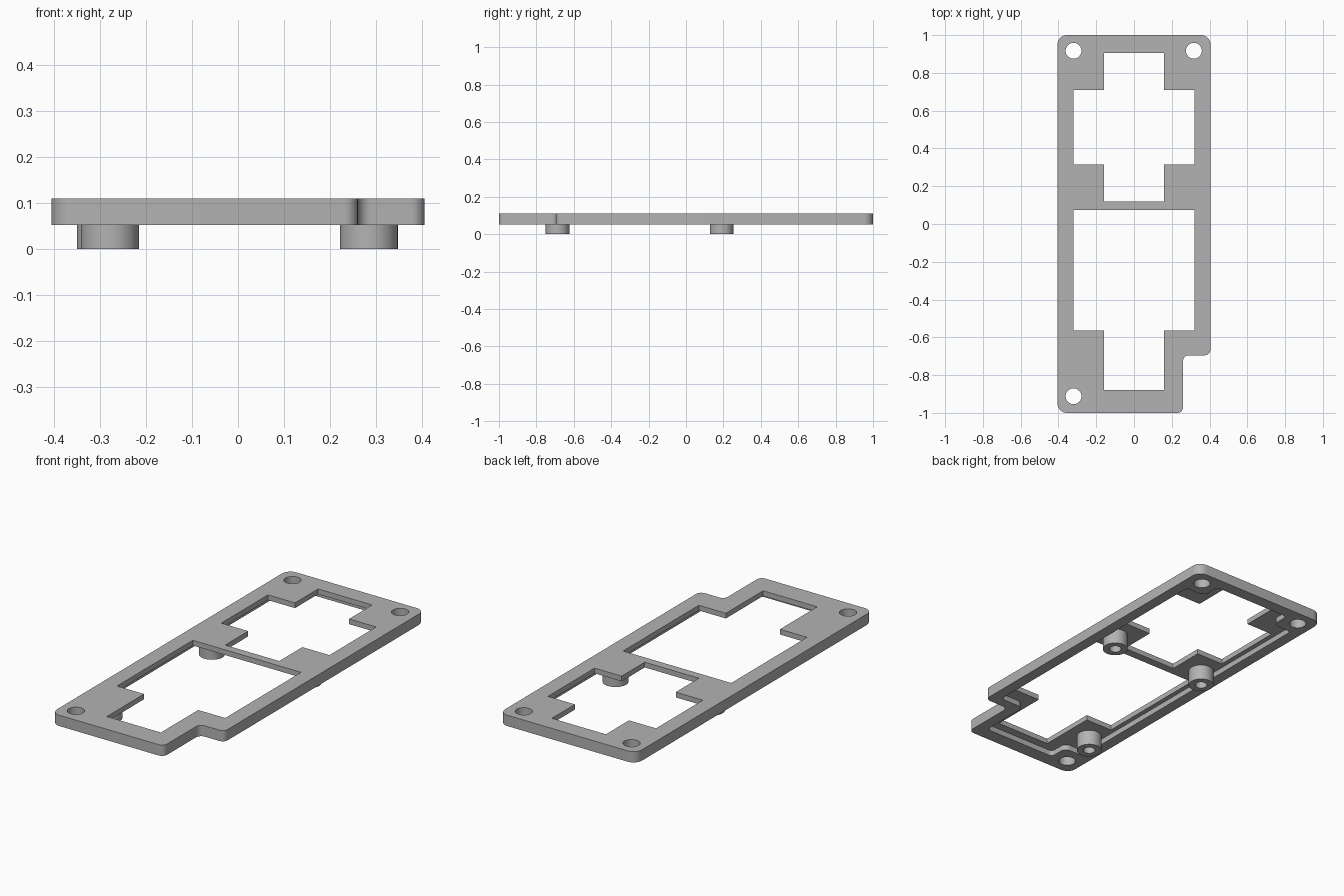
import bpy
import bmesh
import math
from mathutils import Vector

cube = bpy.data.objects.get("Cube")
if cube:
    bpy.data.objects.remove(cube, do_unlink=True)

BASE, TOP, LID = 0.052, 0.11, 0.082   # rim underside, plate top, recess ceiling

grey = bpy.data.materials.new("plain_grey")
grey.use_nodes = True
colour = (0.45, 0.45, 0.45, 1)
grey.diffuse_color = colour
grey.node_tree.nodes["Principled BSDF"].inputs["Base Color"].default_value = colour


def rounded(points, steps=8):
    """Round each (x, y, radius) corner of a closed outline."""
    out = []
    for i, (x, y, r) in enumerate(points):
        c = Vector((x, y))
        if r == 0:
            out.append(c)
            continue
        a = (Vector(points[i - 1][:2]) - c).normalized()
        b = (Vector(points[(i + 1) % len(points)][:2]) - c).normalized()
        centre = c + (a + b) * r          # right-angled corners
        for s in range(steps + 1):
            t = s / steps * math.pi / 2
            out.append(centre - b * r * math.cos(t) - a * r * math.sin(t))
    return out


def prism(name, outline, low, high):
    bm = bmesh.new()
    face = bm.faces.new([bm.verts.new((p[0], p[1], low)) for p in outline])
    grown = bmesh.ops.extrude_face_region(bm, geom=[face])
    moved = [v for v in grown["geom"] if isinstance(v, bmesh.types.BMVert)]
    bmesh.ops.translate(bm, verts=moved, vec=(0, 0, high - low))
    bmesh.ops.recalc_face_normals(bm, faces=bm.faces)
    mesh = bpy.data.meshes.new(name)
    bm.to_mesh(mesh)
    bm.free()
    mesh.materials.append(grey)
    obj = bpy.data.objects.new(name, mesh)
    bpy.context.collection.objects.link(obj)
    return obj


def disc(x, y, r, sides=40):
    turns = [math.tau * i / sides for i in range(sides)]
    return [(x + r * math.cos(t), y + r * math.sin(t)) for t in turns]


def combine(target, tool, operation):
    mod = target.modifiers.new(operation.lower(), 'BOOLEAN')
    mod.operation, mod.solver, mod.object = operation, 'EXACT', tool
    bpy.context.view_layer.update()
    graph = bpy.context.evaluated_depsgraph_get()
    mesh = bpy.data.meshes.new_from_object(target.evaluated_get(graph))
    target.modifiers.clear()
    target.data = mesh
    bpy.data.objects.remove(tool, do_unlink=True)


def mirrored(half):
    """Complete a right-hand half outline across x = 0."""
    return half + [(-x, y) for x, y in reversed(half)]


# Outer plate with a notch in one front corner
plate = prism("cover_plate", rounded([
    (-0.405, -1, 0.05), (0.26, -1, 0.03), (0.26, -0.695, 0.03),
    (0.405, -0.695, 0.03), (0.405, 1, 0.05), (-0.405, 1, 0.05)]), BASE, TOP)

# Recess underneath, stepping around the screw corners and the notch
R = 0.035
recess = rounded([
    (-0.23, -0.925, 0.02), (0.2, -0.925, 0.02), (0.2, -0.64, R), (0.345, -0.64, 0.02),
    (0.345, 0.83, 0.02), (0.23, 0.83, R), (0.23, 0.935, 0.02),
    (-0.23, 0.935, 0.02), (-0.23, 0.83, R), (-0.345, 0.83, 0.02),
    (-0.345, -0.82, 0.02), (-0.23, -0.82, R)])
combine(plate, prism("recess_cutter", recess, -0.1, LID), 'DIFFERENCE')

# Round mounting posts
posts = [(-0.287, 0.19), (0.284, 0.19), (-0.278, -0.687)]
for x, y in posts:
    combine(plate, prism("post", disc(x, y, 0.063), 0, 0.095), 'UNION')

# Stepped windows
back_window = mirrored([(0.16, 0.12), (0.16, 0.315), (0.32, 0.315),
                        (0.32, 0.71), (0.16, 0.71), (0.16, 0.905)])
front_window = mirrored([(0.16, -0.88), (0.16, -0.565), (0.32, -0.565), (0.32, 0.075)])
for outline in (back_window, front_window):
    combine(plate, prism("window_cutter", outline, LID - 0.02, 0.2), 'DIFFERENCE')

# Blind holes in the posts and through holes in the corners
for x, y in posts:
    combine(plate, prism("post_hole_cutter", disc(x, y, 0.03), -0.1, 0.07), 'DIFFERENCE')
for x, y in [(-0.32, 0.917), (0.317, 0.917), (-0.32, -0.912)]:
    combine(plate, prism("screw_hole_cutter", disc(x, y, 0.042), -0.1, 0.2), 'DIFFERENCE')

bpy.ops.object.select_all(action='DESELECT')
plate.select_set(True)
bpy.context.view_layer.objects.active = plate
bpy.ops.object.shade_smooth_by_angle(angle=math.radians(30))
